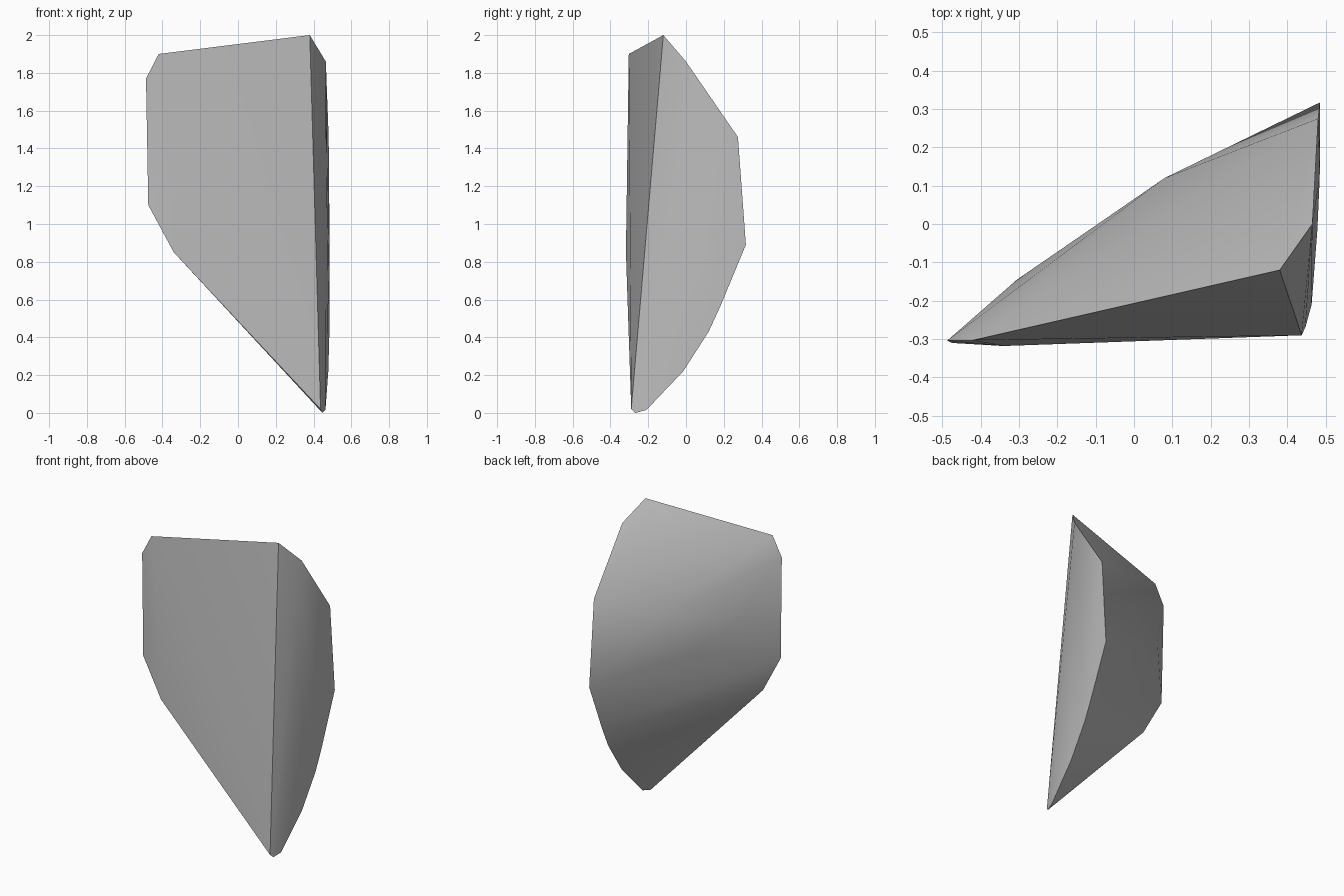
import bpy, bmesh, math

cube = bpy.data.objects.get("Cube")
if cube:
    bpy.data.objects.remove(cube, do_unlink=True)

# One plain stone colour
stone = bpy.data.materials.new("light_grey")
stone.use_nodes = True
grey = (0.5, 0.5, 0.5, 1)
stone.diffuse_color = grey
stone.node_tree.nodes["Principled BSDF"].inputs["Base Color"].default_value = grey

# Outline of the flat broken side, from the peak down the back to the tip
side_rim = [(0.38, -0.12, 2.0), (0.465, 0.0, 1.86), (0.48, 0.275, 1.46),
            (0.485, 0.317, 0.89), (0.485, 0.18, 0.56), (0.484, 0.12, 0.43),
            (0.478, -0.015, 0.22), (0.463, -0.21, 0.015),
            (0.447, -0.268, 0.0), (0.437, -0.29, 0.02)]
# Thin outer edge, top to bottom
thin_edge = [(-0.42, -0.303, 1.9), (-0.487, -0.304, 1.77),
             (-0.475, -0.31, 1.1), (-0.34, -0.318, 0.85)]
# Bulge of the back
back_bulge = [(0.08, 0.12, 1.39), (-0.305, -0.145, 1.38), (-0.03, 0.022, 1.13)]

# Wrap the outlines into one solid shard
bm = bmesh.new()
for p in side_rim + thin_edge + back_bulge:
    bm.verts.new(p)
bmesh.ops.convex_hull(bm, input=bm.verts)
bmesh.ops.recalc_face_normals(bm, faces=bm.faces)
mesh = bpy.data.meshes.new("rock_shard")
bm.to_mesh(mesh)
bm.free()
mesh.materials.append(stone)

shard = bpy.data.objects.new("rock_shard", mesh)
bpy.context.collection.objects.link(shard)
bpy.context.view_layer.objects.active = shard
shard.select_set(True)
bpy.ops.object.shade_smooth_by_angle(angle=math.radians(40))
